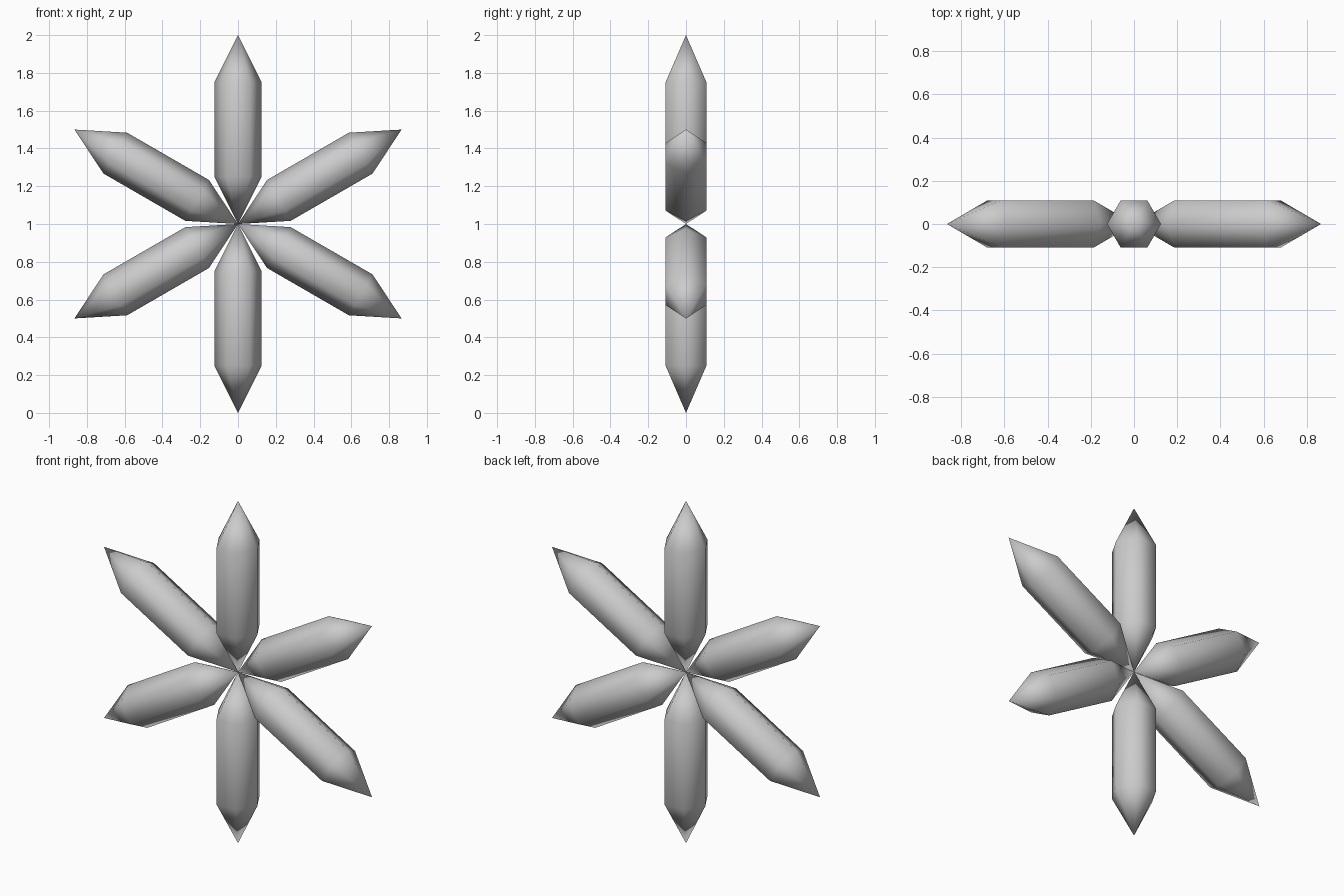
import bpy, bmesh
from math import pi, sin, cos
from mathutils import Matrix

if "Cube" in bpy.data.objects:
    bpy.data.objects.remove(bpy.data.objects["Cube"])

SIDES = 6
RADIUS = 0.125
CENTRE = Matrix.Translation((0, 0, 1))


def petal(name, angle):
    """Six-sided crystal, pointed at both ends, reaching 1 unit out from the centre."""
    bm = bmesh.new()
    inner_tip = bm.verts.new((0, 0, 0))
    outer_tip = bm.verts.new((0, 0, 1))
    low, high = [
        [bm.verts.new((RADIUS * cos(2 * pi * i / SIDES),
                       RADIUS * sin(2 * pi * i / SIDES), z)) for i in range(SIDES)]
        for z in (0.25, 0.75)]
    for i in range(SIDES):
        j = (i + 1) % SIDES
        bm.faces.new((inner_tip, low[j], low[i]))
        bm.faces.new((low[i], low[j], high[j], high[i]))
        bm.faces.new((high[i], high[j], outer_tip))
    for face in bm.faces:
        face.smooth = True
    # Swing the crystal around the centre in the front plane
    bmesh.ops.transform(bm, matrix=CENTRE @ Matrix.Rotation(angle, 4, 'Y'), verts=bm.verts)
    bmesh.ops.recalc_face_normals(bm, faces=bm.faces)
    mesh = bpy.data.meshes.new(name)
    bm.to_mesh(mesh)
    bm.free()
    obj = bpy.data.objects.new(name, mesh)
    bpy.context.collection.objects.link(obj)


# Six petals, one every 60 degrees
for k in range(6):
    petal(f"crystal_petal_{k + 1}", k * pi / 3)
